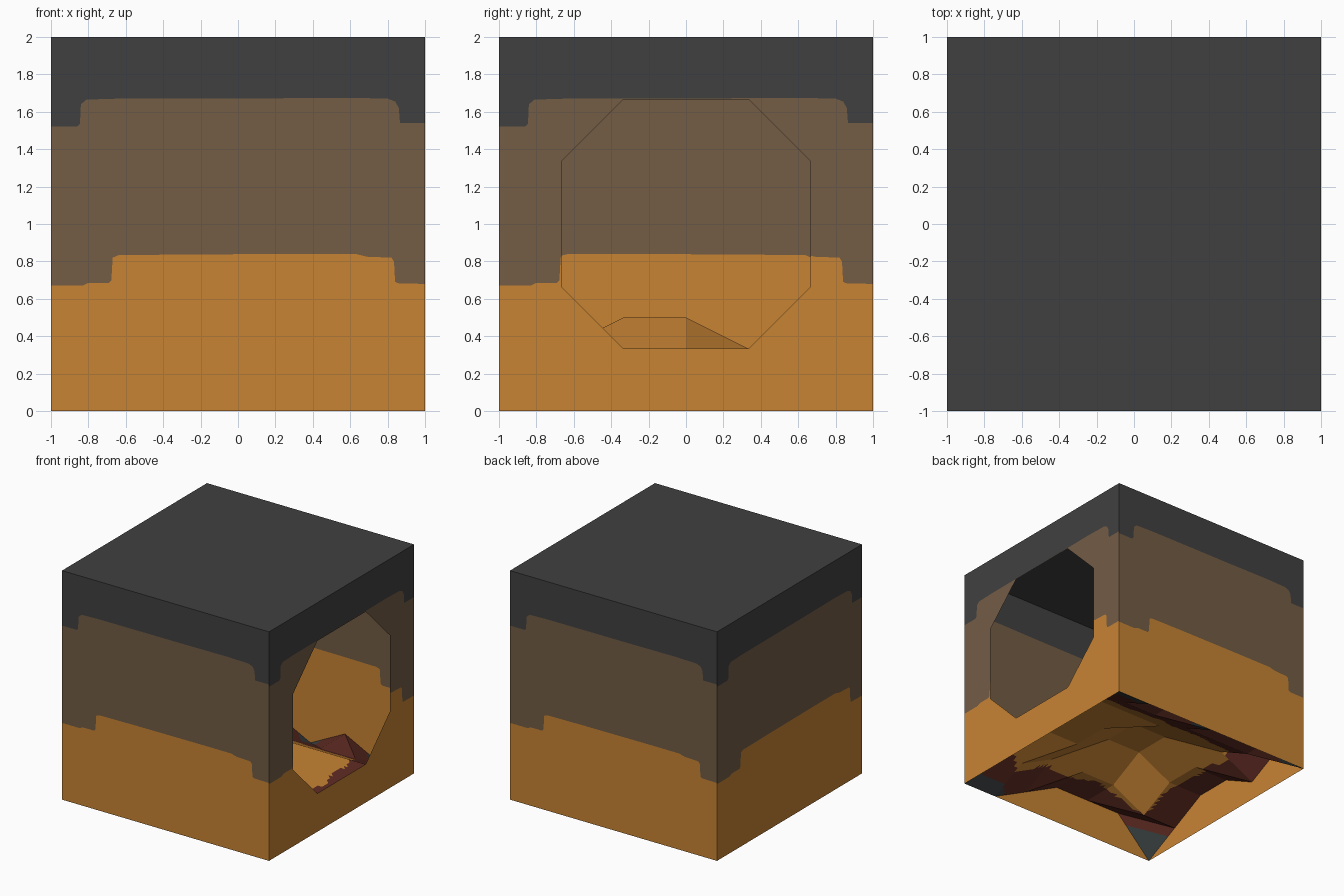
import bpy, bmesh, math

if "Cube" in bpy.data.objects:
    bpy.data.objects.remove(bpy.data.objects["Cube"])


def srgb(r, g, b):
    lin = lambda c: c / 12.92 if c <= 0.04045 else ((c + 0.055) / 1.055) ** 2.4
    return (lin(r / 255), lin(g / 255), lin(b / 255), 1.0)


def material(name, rgb):
    m = bpy.data.materials.new(name)
    m.diffuse_color = srgb(*rgb)
    m.use_nodes = True
    m.node_tree.nodes["Principled BSDF"].inputs["Base Color"].default_value = m.diffuse_color
    return m


ORANGE = material("orange_earth", (200, 132, 52))
BROWN = material("brown_earth", (115, 92, 69))
GREY = material("dark_grey_rock", (64, 64, 64))
RED = material("dark_red_earth", (98, 45, 36))
SLATE = material("slate", (62, 68, 70))


def make_object(name, bm, mats):
    me = bpy.data.meshes.new(name)
    bm.to_mesh(me)
    bm.free()
    for m in mats:
        me.materials.append(m)
    ob = bpy.data.objects.new(name, me)
    bpy.context.collection.objects.link(ob)
    return ob


def interp(pts, u):
    for (a, p), (b, q) in zip(pts, pts[1:]):
        if a <= u <= b:
            return p + (q - p) * (u - a) / (b - a)
    return pts[-1][1]


# Stepped borders between the colour bands, left to right along each wall
LOW = [(-1, .67), (-.83, .67), (-.8, .685), (-.69, .685), (-.677, .70), (-.67, .82),
       (-.64, .833), (-.3, .837), (.35, .84), (.63, .84), (.69, .825), (.82, .82),
       (.834, .80), (.84, .69), (.86, .682), (1, .68)]
HIGH = [(-1, 1.52), (-.86, 1.52), (-.845, 1.535), (-.84, 1.64), (-.81, 1.665),
        (-.65, 1.67), (.2, 1.672), (.6, 1.675), (.8, 1.67), (.84, 1.655), (.86, 1.62),
        (.866, 1.54), (1, 1.54)]
T = 1 / 3
HOLE_LOW = [(-2 * T, 2 * T), (-T, T), (T, T), (2 * T, 2 * T)]


# Thin walls made of narrow columns, each column split into three bands
def wall(name, turn, hole):
    us = {u for u, _ in LOW} | {u for u, _ in HIGH}
    if hole:
        us |= {u for u, _ in HOLE_LOW}
    us = sorted(us)
    bm = bmesh.new()
    c, s = round(math.cos(turn)), round(math.sin(turn))

    def vert(u, z):
        return bm.verts.new((u * c + s, u * s - c, z))

    def band(a, b, za, zb, mat):
        f = bm.faces.new((vert(a, za[0]), vert(b, za[1]), vert(b, zb[1]), vert(a, zb[0])))
        f.material_index = mat

    for a, b in zip(us, us[1:]):
        low = (interp(LOW, a), interp(LOW, b))
        high = (interp(HIGH, a), interp(HIGH, b))
        if hole and abs(a + b) / 2 < 2 * T:
            # octagonal opening between the bands
            h0 = (interp(HOLE_LOW, a), interp(HOLE_LOW, b))
            h1 = (2 - h0[0], 2 - h0[1])
            band(a, b, (0, 0), h0, 0)
            band(a, b, h1, high, 1)
        else:
            band(a, b, (0, 0), low, 0)
            band(a, b, low, high, 1)
        band(a, b, high, (2, 2), 2)
    bmesh.ops.remove_doubles(bm, verts=bm.verts, dist=1e-5)
    make_object(name, bm, [ORANGE, BROWN, GREY])


for k, name in enumerate(["front_wall", "right_wall", "back_wall", "left_wall"]):
    wall(name, k * math.pi / 2, name == "right_wall")

# Flat roof
bm = bmesh.new()
bm.faces.new([bm.verts.new(p) for p in ((-1, -1, 2), (1, -1, 2), (1, 1, 2), (-1, 1, 2))])
make_object("roof", bm, [GREY])

# Rough cave floor: heights in sixths of a unit, rows front to back
ROWS = ["0222100", "1122211", "2233222", "2233222", "1222222", "2111111", "0110100"]
bm = bmesh.new()
grid = [[bm.verts.new((-1 + i * T, -1 + j * T, int(h) / 6)) for i, h in enumerate(row)]
        for j, row in enumerate(ROWS)]
for j in range(6):
    for i in range(6):
        a, b = grid[j][i], grid[j][i + 1]
        d, e = grid[j + 1][i], grid[j + 1][i + 1]
        bm.faces.new((a, b, d))
        bm.faces.new((b, e, d))
bmesh.ops.subdivide_edges(bm, edges=bm.edges[:], cuts=7, use_grid_fill=True)
# Floor colours: orange middle, red rim, slate low corners
for f in bm.faces:
    x, y, z = f.calc_center_median()
    ang = math.atan2(y, x)
    r = (abs(x - .08) / .83) ** 4 + (abs(y + .1) / .65) ** 4
    r += .12 * math.sin(9 * ang) + .08 * math.sin(17 * ang + 1)
    if z < .06 or abs(x) + abs(y) > 1.75:
        f.material_index = 2
    elif r > 1:
        f.material_index = 1
make_object("cave_floor", bm, [ORANGE, RED, SLATE])
